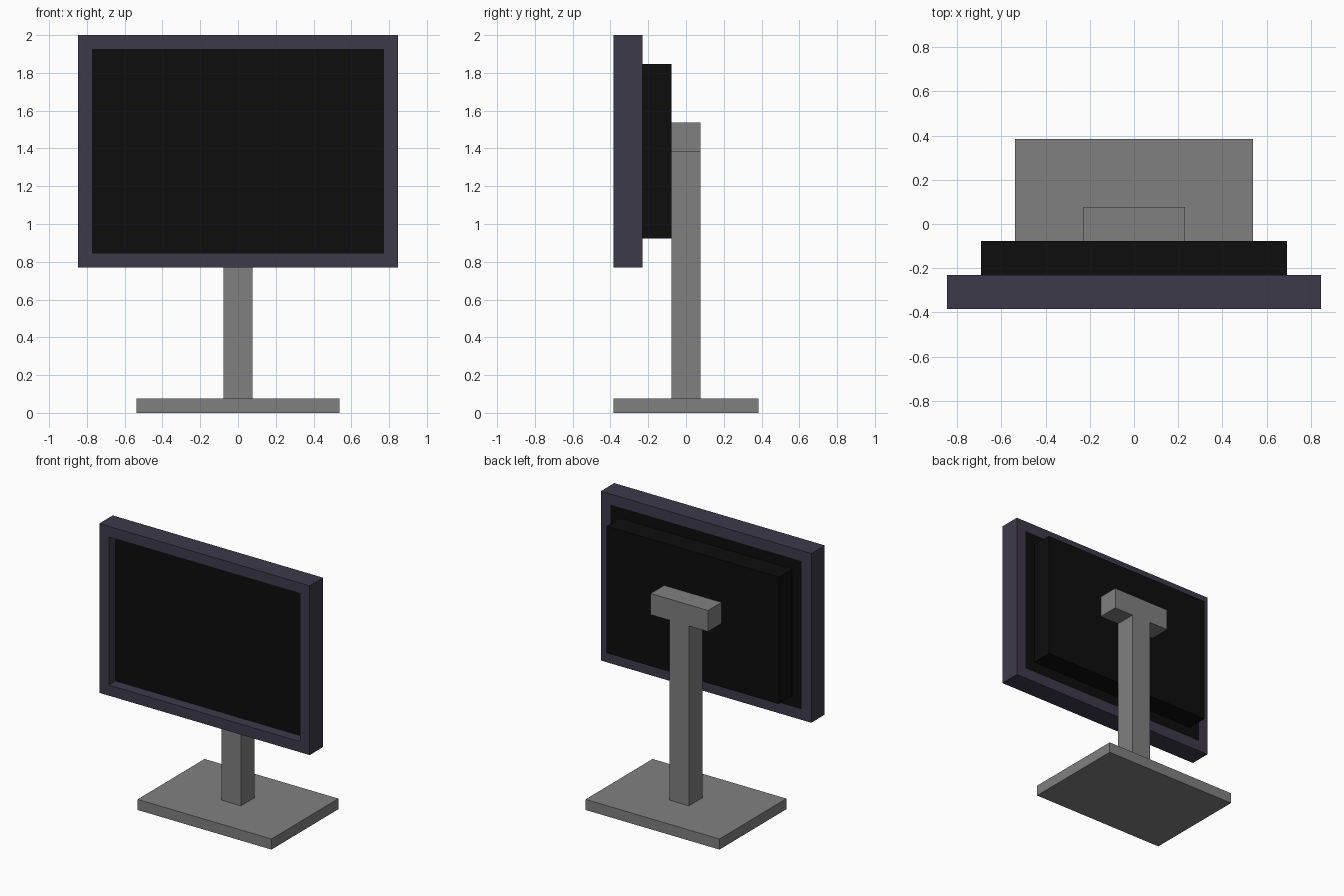
import bpy, bmesh
from mathutils import Vector

cube = bpy.data.objects.get("Cube")
if cube:
    bpy.data.objects.remove(cube, do_unlink=True)

U = 2 / 26  # the model follows a grid 26 units high


def material(name, rgb):
    m = bpy.data.materials.new(name)
    m.use_nodes = True
    m.diffuse_color = (*rgb, 1)
    m.node_tree.nodes["Principled BSDF"].inputs["Base Color"].default_value = (*rgb, 1)
    return m


grey = material("stand grey", (0.216, 0.216, 0.216))
slate = material("frame slate", (0.047, 0.042, 0.069))
black = material("panel black", (0.004, 0.004, 0.004))


def box(name, x, y, z, *mats, edit=None):
    """Box from (min, max) ranges in grid units, with optional mesh editing."""
    bm = bmesh.new()
    bmesh.ops.create_cube(bm, size=1)
    for v in bm.verts:
        v.co = Vector([(r[0] if c < 0 else r[1]) * U for c, r in zip(v.co, (x, y, z))])
    bm.normal_update()
    if edit:
        edit(bm)
    me = bpy.data.meshes.new(name)
    bm.to_mesh(me)
    bm.free()
    for m in mats:
        me.materials.append(m)
    ob = bpy.data.objects.new(name, me)
    bpy.context.collection.objects.link(ob)
    return ob


def cut_panels(bm):
    """Recess the screen into the front and inset the flush rear panel."""
    front = min(bm.faces, key=lambda f: f.normal.y)
    back = max(bm.faces, key=lambda f: f.normal.y)
    for face in (front, back):
        bmesh.ops.inset_region(bm, faces=[face], thickness=U, use_even_offset=True)
        face.material_index = 1
    # sink the screen by one unit, leaving slate walls around it
    screen = bmesh.ops.extrude_discrete_faces(bm, faces=[front])["faces"][0]
    bmesh.ops.translate(bm, verts=screen.verts, vec=(0, U, 0))
    for f in bm.faces:
        f.material_index = 1 if f in (screen, back) else 0
    bmesh.ops.recalc_face_normals(bm, faces=bm.faces)


# Display
box("display_frame", (-11, 11), (-5, -3), (10, 26), slate, black, edit=cut_panels)
box("rear_housing", (-9, 9), (-3, -1), (12, 24), black)

# Stand
box("mount_bracket", (-3, 3), (-1, 1), (18, 20), grey)
box("stand_column", (-1, 1), (-1, 1), (1, 18), grey)
box("stand_base", (-7, 7), (-5, 5), (0, 1), grey)
